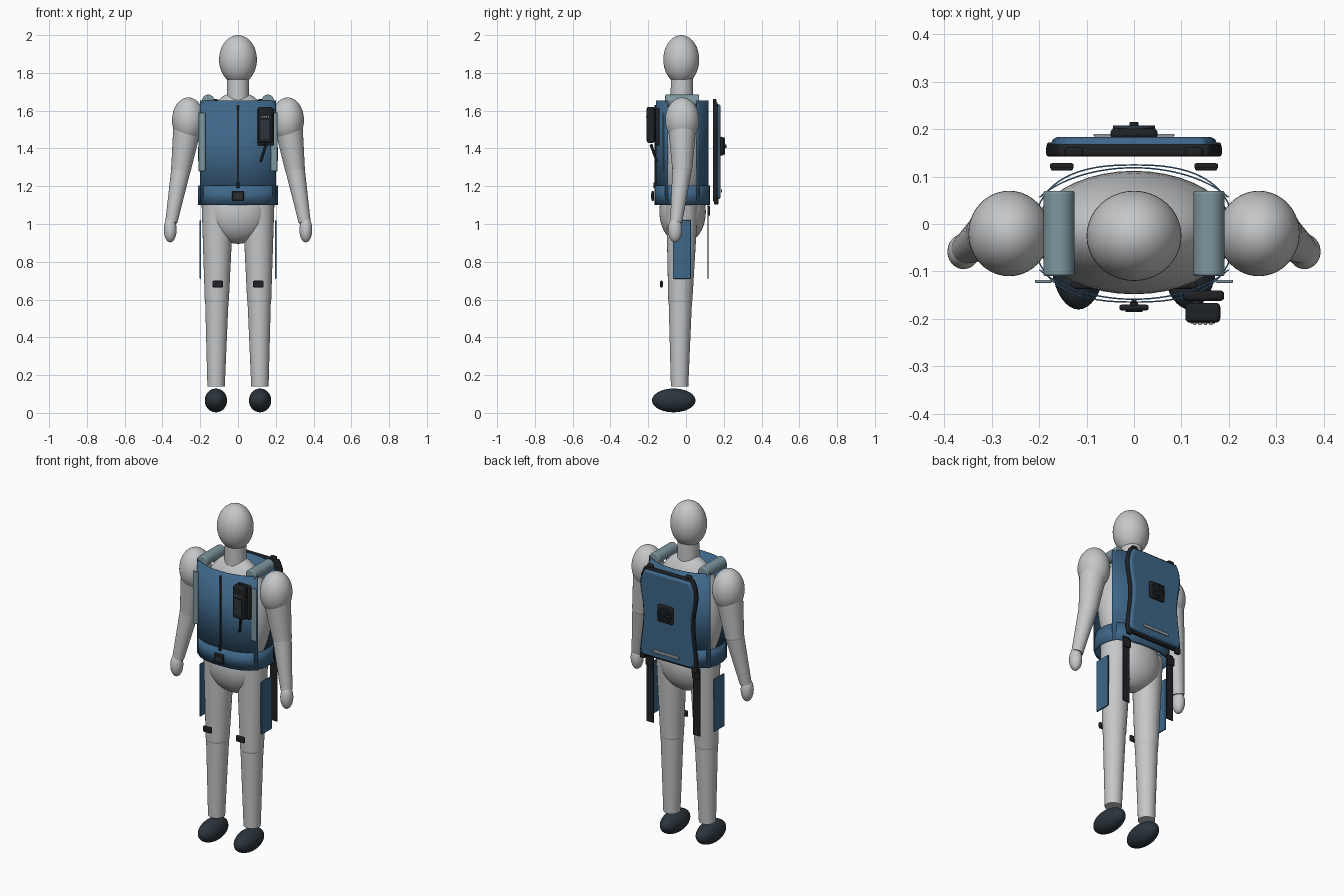
import bpy, bmesh
from math import pi, sin, cos, sqrt
from mathutils import Vector, Matrix

if "Cube" in bpy.data.objects:
    bpy.data.objects.remove(bpy.data.objects["Cube"])


def material(name, r, g, b):
    m = bpy.data.materials.new(name)
    m.use_nodes = True
    m.diffuse_color = (r, g, b, 1)
    m.node_tree.nodes["Principled BSDF"].inputs["Base Color"].default_value = (r, g, b, 1)
    return m


GREY = material("mannequin grey", .56, .57, .58)
BLUE = material("vest blue", .048, .135, .25)
PALE = material("pale blue grey", .21, .31, .35)
SLATE = material("shoe slate", .024, .035, .046)
BLACK = material("trim black", .013, .015, .018)
SILVER = material("reflective grey", .3, .33, .35)
parts = []


def finish(name, bm, mat, bevel=0, segments=3, shell=0):
    bmesh.ops.recalc_face_normals(bm, faces=bm.faces)
    mesh = bpy.data.meshes.new(name)
    bm.to_mesh(mesh)
    bm.free()
    mesh.materials.append(mat)
    ob = bpy.data.objects.new(name, mesh)
    bpy.context.collection.objects.link(ob)
    if shell:
        ob.modifiers.new("shell", 'SOLIDIFY').thickness = shell
    if bevel:
        mod = ob.modifiers.new("bevel", 'BEVEL')
        mod.width, mod.segments = bevel, segments
    parts.append(ob)
    return ob


def ellipsoid(name, centre, radii, mat):
    bm = bmesh.new()
    bmesh.ops.create_uvsphere(bm, u_segments=40, v_segments=24, radius=1,
                              matrix=Matrix.Translation(centre) @ Matrix.Diagonal((*radii, 1)))
    return finish(name, bm, mat)


def tube(name, a, b, r1, r2, mat, bevel=0):
    a, b = Vector(a), Vector(b)
    turn = (b - a).to_track_quat('Z', 'Y').to_matrix().to_4x4()
    bm = bmesh.new()
    bmesh.ops.create_cone(bm, cap_ends=True, segments=32, radius1=r1, radius2=r2,
                          depth=(b - a).length, matrix=Matrix.Translation((a + b) / 2) @ turn)
    return finish(name, bm, mat, bevel)


def box(name, centre, size, mat, bevel=0, turn=0):
    bm = bmesh.new()
    bmesh.ops.create_cube(bm, size=1, matrix=Matrix.Translation(centre)
                          @ Matrix.Rotation(turn, 4, 'Y') @ Matrix.Diagonal((*size, 1)))
    return finish(name, bm, mat, bevel)


def slab(name, outline, y0, y1, mat, bevel):
    """Extrude an x-z outline along y."""
    bm = bmesh.new()
    face = bm.faces.new([bm.verts.new((x, y0, z)) for x, z in outline])
    new = bmesh.ops.extrude_face_region(bm, geom=[face])["geom"]
    bmesh.ops.translate(bm, vec=(0, y1 - y0, 0),
                        verts=[v for v in new if isinstance(v, bmesh.types.BMVert)])
    return finish(name, bm, mat, bevel)


def wall(name, path, z0, z1, mat, closed=False):
    """Upright curved sheet along an x-y path."""
    bm = bmesh.new()
    rows = [[bm.verts.new((x, y, z)) for x, y in path] for z in (z0, z1)]
    n = len(path)
    for i in range(n if closed else n - 1):
        j = (i + 1) % n
        bm.faces.new((rows[0][i], rows[0][j], rows[1][j], rows[1][i]))
    return finish(name, bm, mat, shell=.003)


# Mannequin core
ellipsoid("head", (0, -.025, 1.87), (.1, .095, .13), GREY)
tube("neck", (0, -.022, 1.64), (0, -.022, 1.77), .06, .058, GREY)
ellipsoid("chest", (0, -.018, 1.37), (.212, .13, .33), GREY)
ellipsoid("pelvis", (0, -.018, 1.065), (.17, .123, .17), GREY)

# Limbs, thigh panels and everything else that is paired
for side, s in (("right", -1), ("left", 1)):
    ellipsoid(side + "_shoulder", (s * .263, -.02, 1.55), (.086, .09, .12), GREY)
    tube(side + "_upper_arm", (s * .266, -.02, 1.53), (s * .301, -.02, 1.295), .076, .053, GREY)
    ellipsoid(side + "_elbow", (s * .301, -.02, 1.295), (.053, .053, .053), GREY)
    tube(side + "_forearm", (s * .301, -.02, 1.295), (s * .353, -.052, 1.01), .052, .032, GREY)
    ellipsoid(side + "_hand", (s * .359, -.058, .97), (.034, .037, .067), GREY)
    tube(side + "_thigh", (s * .108, -.02, 1.12), (s * .112, -.03, .6), .085, .064, GREY)
    ellipsoid(side + "_knee", (s * .112, -.03, .6), (.064, .064, .05), GREY)
    tube(side + "_shin", (s * .112, -.03, .6), (s * .116, -.034, .14), .062, .046, GREY)
    ellipsoid(side + "_shoe", (s * .117, -.065, .066), (.059, .115, .063), SLATE)

    box(side + "_thigh_panel", (s * .2, -.022, .865), (.009, .095, .31), BLUE, .003)
    box(side + "_knee_clip", (s * .107, -.13, .682), (.055, .014, .036), BLACK, .006)
    box(side + "_hanging_strap", (s * .152, .116, .91), (.046, .006, .4), BLACK, .002)
    box(side + "_strap_buckle", (s * .152, .122, 1.07), (.05, .012, .05), BLACK, .004)
    tube(side + "_shoulder_pad", (s * .158, -.11, 1.652), (s * .158, .07, 1.652),
         .033, .033, PALE, .006)
    box(side + "_chest_strap", (s * .191, -.121, 1.435), (.036, .007, .31), PALE, .003)
    box(side + "_pack_top_clip", (s * .126, .152, 1.645), (.038, .02, .034), BLACK, .006)
    box(side + "_pack_bottom_clip", (s * .168, .16, 1.12), (.032, .024, .034), BLACK, .006)

# Vest: front and back sheets plus a belt all the way round
xs = [.2 * (i / 16 - 1) for i in range(33)]
bulge = [.14 * sqrt(1 - (x / .24) ** 2) for x in xs]
wall("vest_front", [(x, -.02 - d) for x, d in zip(xs, bulge)], 1.1, 1.655, BLUE)
wall("vest_back", [(x, -.02 + d) for x, d in zip(xs, bulge)], 1.1, 1.655, BLUE)


def rounded(v):
    return abs(v) ** .8 * (1 if v > 0 else -1)


ring = [2 * pi * i / 64 for i in range(64)]
wall("belt", [(.211 * rounded(cos(a)), -.02 + .146 * rounded(sin(a))) for a in ring],
     1.1, 1.205, BLUE, True)
box("zip", (0, -.162, 1.41), (.011, .008, .44), BLACK, .002)
box("zip_pull", (0, -.168, 1.205), (.016, .008, .03), BLACK, .003)
box("belt_buckle", (0, -.176, 1.148), (.062, .012, .054), BLACK, .005)
box("buckle_bar", (0, -.183, 1.148), (.036, .004, .028), SLATE, .001)

# Handheld unit on the chest
box("radio_pouch", (.147, -.151, 1.515), (.086, .022, .2), BLACK, .008)
box("radio_body", (.145, -.187, 1.525), (.074, .042, .19), BLACK, .01)
box("radio_face", (.145, -.208, 1.5), (.052, .004, .1), SLATE, .001)
for i in range(4):
    box("radio_light_%d" % (i + 1), (.128 + .0113 * i, -.21, 1.567), (.006, .005, .007), SILVER)
tube("radio_cord", (.148, -.185, 1.42), (.12, -.155, 1.33), .008, .006, BLACK)

# Backpack with waisted sides
half = [(.178, 1.12), (.185, 1.15), (.178, 1.22), (.167, 1.3), (.163, 1.37), (.167, 1.43),
        (.18, 1.5), (.185, 1.55), (.178, 1.6), (.158, 1.645)]
outline = half + [(-x, z) for x, z in reversed(half)]
slab("pack_rim", outline, .142, .167, BLACK, .006)
slab("pack_shell", [(x * .94, 1.382 + (z - 1.382) * .96) for x, z in outline],
     .145, .183, BLUE, .013)
box("pack_reflector", (0, .187, 1.175), (.17, .006, .018), SILVER, .002)

# Fan on the pack
fan = Vector((0, .19, 1.412))
box("fan_plate", fan, (.1, .022, .1), BLACK, .01)
for r in (.042, .026):
    bm = bmesh.new()
    steps = 40
    loops = [[bm.verts.new((q * cos(2 * pi * i / steps), y, fan.z + q * sin(2 * pi * i / steps)))
              for i in range(steps)]
             for q, y in ((r - .003, .2), (r - .002, .207), (r + .002, .207), (r + .003, .2))]
    for low, high in zip(loops, loops[1:]):
        for i in range(steps):
            j = (i + 1) % steps
            bm.faces.new((low[i], low[j], high[j], high[i]))
    finish("fan_ring", bm, SLATE)
for i in range(6):
    a = i * pi / 3
    box("fan_blade_%d" % (i + 1), fan + Vector((.024 * cos(a), .013, -.024 * sin(a))),
        (.036, .006, .009), SLATE, .001, a)
tube("fan_hub", fan, fan + Vector((0, .025, 0)), .012, .009, BLACK, .002)

# Smooth shading with crisp edges
bpy.ops.object.select_all(action='DESELECT')
for ob in parts:
    ob.select_set(True)
bpy.context.view_layer.objects.active = parts[0]
bpy.ops.object.shade_smooth_by_angle(angle=.6)
